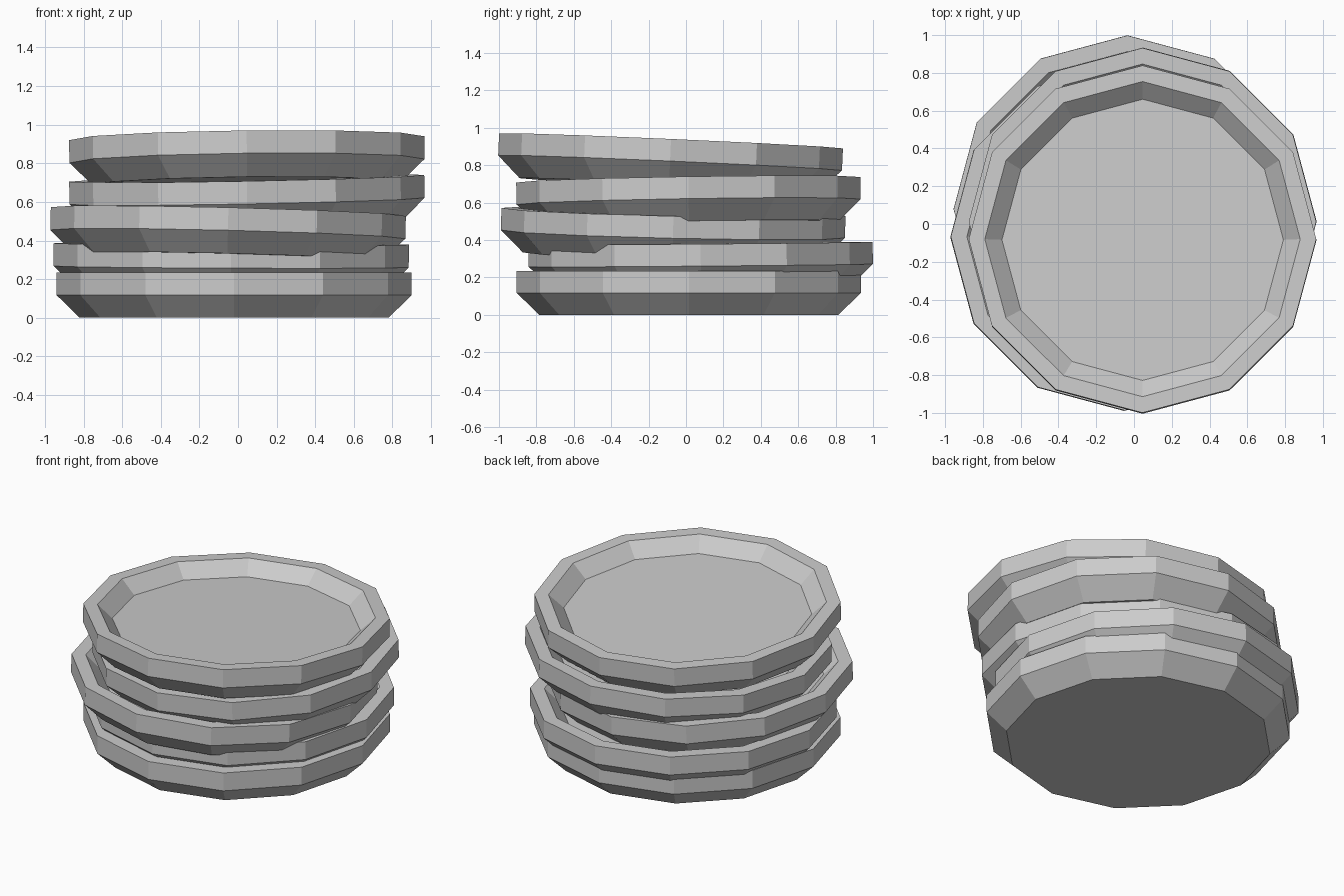
import bpy, bmesh, math

if "Cube" in bpy.data.objects:
    bpy.data.objects.remove(bpy.data.objects["Cube"])

SIDES = 12
# Plate cross-section (radius, height relative to rim): base, flare, rim, inner lip, floor
PROFILE = [(0.80, -0.235), (0.92, -0.118), (0.92, 0.0), (0.835, 0.0), (0.745, -0.085)]


def make_plate(name, centre, slope_x, slope_y):
    bm = bmesh.new()
    rings = []
    for r, z in PROFILE:
        rings.append([bm.verts.new((r * math.cos(i * math.tau / SIDES),
                                    r * math.sin(i * math.tau / SIDES), z))
                      for i in range(SIDES)])
    for a, b in zip(rings, rings[1:]):
        for i in range(SIDES):
            j = (i + 1) % SIDES
            bm.faces.new((a[i], a[j], b[j], b[i]))
    bm.faces.new(rings[0][::-1])   # underside
    bm.faces.new(rings[-1])        # dish floor
    bmesh.ops.recalc_face_normals(bm, faces=bm.faces[:])
    mesh = bpy.data.meshes.new(name)
    bm.to_mesh(mesh)
    bm.free()
    obj = bpy.data.objects.new(name, mesh)
    obj.location = centre
    obj.rotation_euler = (math.atan(slope_y), -math.atan(slope_x), 0)
    bpy.context.collection.objects.link(obj)


# Untidy stack: rim centre, slope along x, slope along y
STACK = [
    ((-0.02, 0.015, 0.235), 0.0, 0.0),
    ((-0.035, 0.078, 0.382), -0.004, 0.008),
    ((-0.05, -0.067, 0.55), -0.025, -0.023),
    ((0.045, 0.012, 0.722), 0.019, 0.016),
    ((0.045, -0.08, 0.93), 0.011, -0.044),
]
for n, (centre, sx, sy) in enumerate(STACK, 1):
    make_plate(f"plate_{n}", centre, sx, sy)
